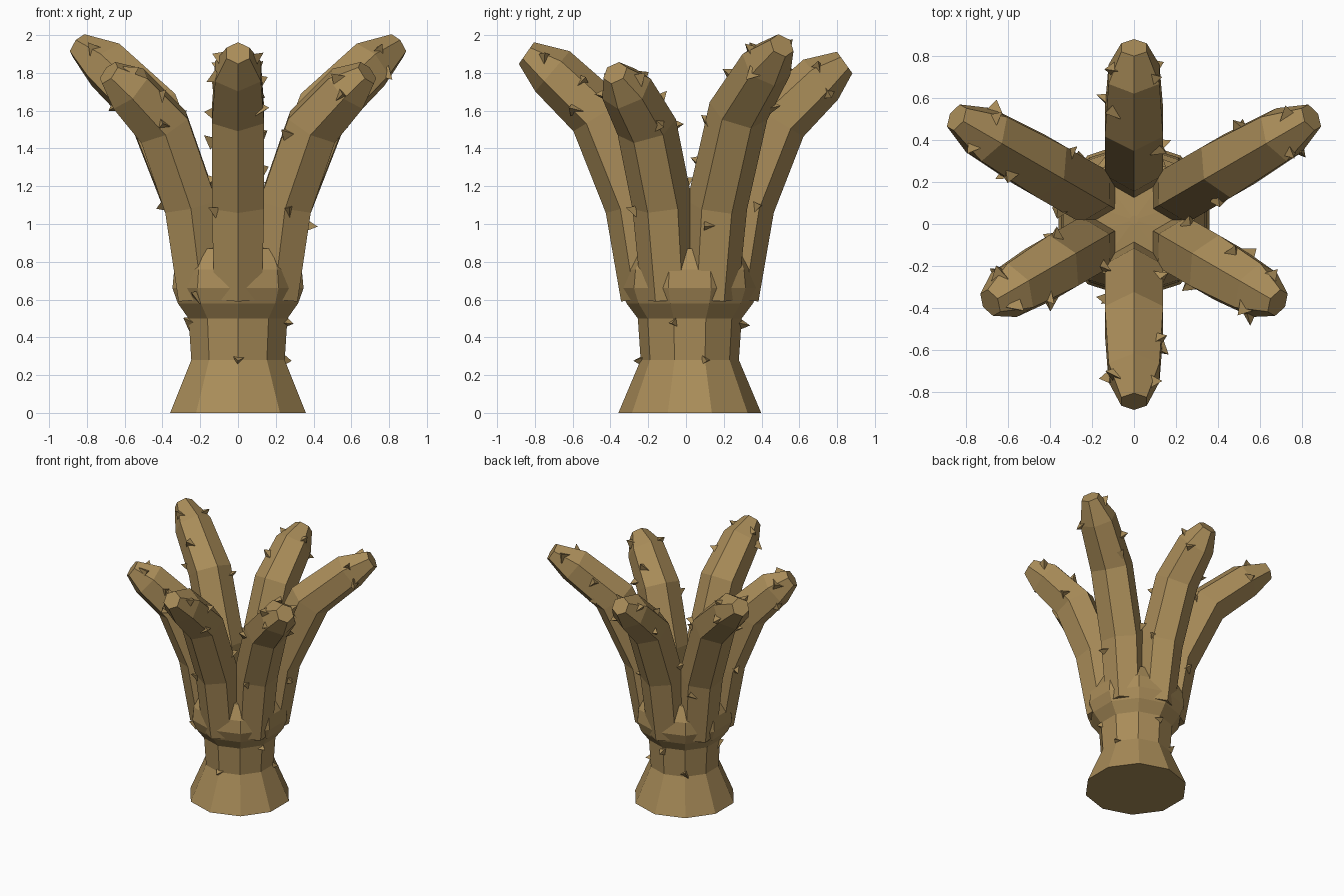
import bpy, bmesh, math, random
from mathutils import Vector

random.seed(4)
if "Cube" in bpy.data.objects:
    bpy.data.objects.remove(bpy.data.objects["Cube"])

# Single bark colour
bark = bpy.data.materials.new("tan_bark")
bark.use_nodes = True
TAN = (0.40, 0.265, 0.1, 1)
bark.diffuse_color = TAN
bark.node_tree.nodes["Principled BSDF"].inputs["Base Color"].default_value = TAN

UP = Vector((0, 0, 1))
CENTRE = Vector((0, 0.02, 0))


def finish(bm, name):
    bmesh.ops.recalc_face_normals(bm, faces=bm.faces)
    mesh = bpy.data.meshes.new(name)
    bm.to_mesh(mesh)
    bm.free()
    mesh.materials.append(bark)
    bpy.context.collection.objects.link(bpy.data.objects.new(name, mesh))


def loft(bm, rings):
    """Skin a list of point rings and cap both ends."""
    loops = [[bm.verts.new(p) for p in ring] for ring in rings]
    n = len(loops[0])
    for low, high in zip(loops, loops[1:]):
        for i in range(n):
            j = (i + 1) % n
            bm.faces.new((low[i], low[j], high[j], high[i]))
    bm.faces.new(loops[0][::-1])
    bm.faces.new(loops[-1])


def add_thorn(bm, point, normal, along):
    """Three-sided spike that leans along the limb."""
    axis = (normal + along * random.uniform(-0.3, 0.6)).normalized()
    u = axis.orthogonal().normalized()
    v = axis.cross(u)
    turn = random.uniform(0, math.tau)
    size = random.uniform(0.042, 0.055)
    base = []
    for k in range(3):
        a = turn + k * math.tau / 3
        base.append(bm.verts.new(point - axis * 0.02 + (u * math.cos(a) + v * math.sin(a)) * size))
    tip = bm.verts.new(point + axis * 0.05)
    bm.faces.new(base)
    for k in range(3):
        bm.faces.new((base[k], base[(k + 1) % 3], tip))


def radial(degrees):
    a = math.radians(degrees)
    return Vector((math.cos(a), math.sin(a), 0))


# Trunk with flared foot, narrow waist and swollen crown: (radius, height)
profile = [(0.378, 0), (0.26, 0.28), (0.275, 0.5), (0.335, 0.58),
           (0.365, 0.66), (0.355, 0.76), (0.30, 0.87), (0.02, 0.89)]
bm = bmesh.new()
loft(bm, [[CENTRE + radial(-90 + 36 * i) * r + UP * z for i in range(10)]
          for r, z in profile])
finish(bm, "trunk")

# Trunk thorns: (direction, radius, height)
bm = bmesh.new()
for deg, r, z in [(-90, 0.25, 0.28), (-18, 0.26, 0.48), (198, 0.26, 0.48),
                  (18, 0.25, 0.28), (90, 0.27, 0.47), (126, 0.25, 0.3),
                  (230, 0.34, 0.62)]:
    add_thorn(bm, CENTRE + radial(deg) * r + UP * z, radial(deg), UP)
finish(bm, "trunk_thorns")


def build_arm(name, degrees, reach, top):
    out = radial(degrees)
    side = out.cross(UP)
    # Centre line bends outward towards the tip: (distance, height, thickness)
    low_r, low_z = 0.29, 1.1
    dr, dz = reach - low_r, top - low_z
    path = [(0.22, 0.61, 0.145), (low_r, low_z, 0.16),
            (low_r + 0.33 * dr, low_z + 0.59 * dz, 0.16),
            (low_r + 0.76 * dr, low_z + 0.88 * dz, 0.14),
            (reach, top, 0.07)]
    centres = [CENTRE + out * r + UP * z for r, z, _ in path]
    frames = []
    for i in range(len(path)):
        t = (centres[min(i + 1, len(path) - 1)] - centres[max(i - 1, 0)]).normalized()
        frames.append((t, side.cross(t).normalized()))

    def around(i, a):
        return frames[i][1] * math.cos(a) + side * math.sin(a)

    # Six-sided limb with ridges facing inward and outward
    bm = bmesh.new()
    loft(bm, [[centres[i] + around(i, math.tau * k / 6) * path[i][2] for k in range(6)]
              for i in range(len(path))])
    finish(bm, name)

    # Thorns alternate over the flank ridges
    bm = bmesh.new()
    for step, ridge in [(0.95, 2), (1.3, 5), (1.8, 1), (2.2, 4),
                        (2.6, 5), (2.9, 2), (3.3, 1), (3.5, 5)]:
        step += random.uniform(-0.15, 0.15)
        i, f = int(step), step % 1
        a = math.tau * (ridge + random.uniform(-0.2, 0.2)) / 6
        normal = around(i, a).lerp(around(i + 1, a), f).normalized()
        thick = path[i][2] + (path[i + 1][2] - path[i][2]) * f
        point = centres[i].lerp(centres[i + 1], f) + normal * thick * 0.92
        add_thorn(bm, point, normal, frames[i][0])
    finish(bm, name + "_thorns")


# Six arms spread evenly around the crown
build_arm("front_arm", -90, 0.865, 1.905)
build_arm("back_arm", 90, 0.82, 1.855)
for label, mirror in (("left", 1), ("right", -1)):
    build_arm(label + "_back_arm", 90 - 60 * mirror, 0.975, 1.945)
    build_arm(label + "_front_arm", -90 + 60 * mirror, 0.79, 1.8)
